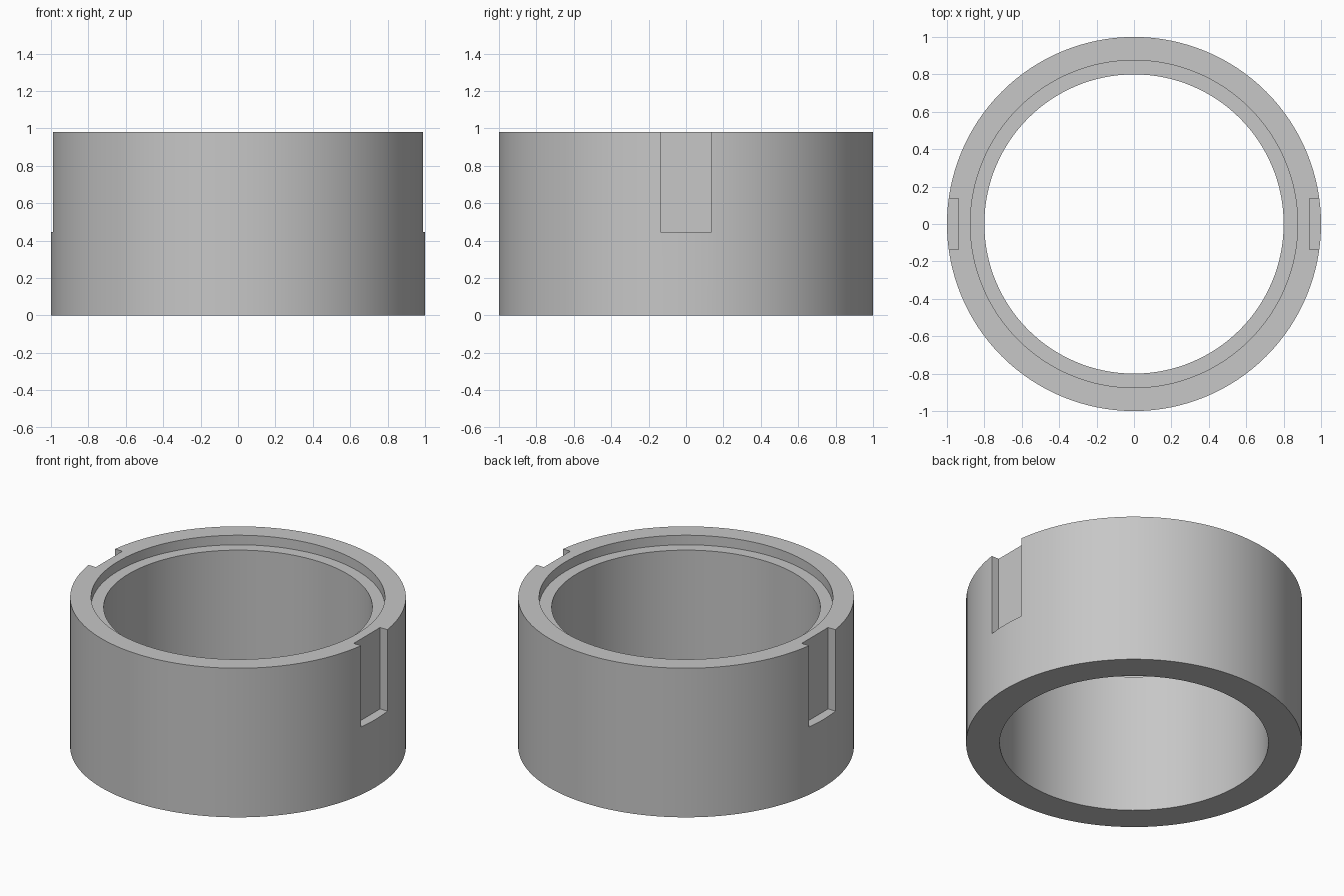
import bpy
import bmesh
import math
from mathutils import Matrix, Vector

if "Cube" in bpy.data.objects:
    bpy.data.objects.remove(bpy.data.objects["Cube"], do_unlink=True)

HEIGHT = 0.98
OUTER, REBATE, BORE = 1.0, 0.875, 0.8
LEDGE_Z = 0.917
NOTCH_HALF_WIDTH, NOTCH_FLAT_X, NOTCH_FLOOR_Z = 0.137, 0.937, 0.445
SEGMENTS = 128

grey = bpy.data.materials.new("plain_grey")
grey.use_nodes = True
grey.diffuse_color = (0.57, 0.57, 0.57, 1)
grey.node_tree.nodes["Principled BSDF"].inputs["Base Color"].default_value = grey.diffuse_color


def add_object(name, bm):
    bmesh.ops.recalc_face_normals(bm, faces=bm.faces)
    mesh = bpy.data.meshes.new(name)
    bm.to_mesh(mesh)
    bm.free()
    mesh.materials.append(grey)
    obj = bpy.data.objects.new(name, mesh)
    bpy.context.collection.objects.link(obj)
    return obj


# Ring body: stepped wall section turned about the vertical axis
profile = [(BORE, 0), (OUTER, 0), (OUTER, HEIGHT),
           (REBATE, HEIGHT), (REBATE, LEDGE_Z), (BORE, LEDGE_Z)]
bm = bmesh.new()
verts = [bm.verts.new((r, 0, z)) for r, z in profile]
edges = [bm.edges.new((a, b)) for a, b in zip(verts, verts[1:] + verts[:1])]
bmesh.ops.spin(bm, geom=verts + edges, axis=(0, 0, 1), cent=(0, 0, 0),
               angle=math.tau, steps=SEGMENTS, use_merge=True)
bmesh.ops.remove_doubles(bm, verts=bm.verts, dist=0.0001)
ring = add_object("ring_body", bm)

# Flat-backed slots on both sides, open at the top
bm = bmesh.new()
low = Vector((NOTCH_FLAT_X, -NOTCH_HALF_WIDTH, NOTCH_FLOOR_Z))
high = Vector((OUTER + 0.2, NOTCH_HALF_WIDTH, HEIGHT + 0.2))
for side in (-1, 1):
    centre = (low + high) / 2
    centre.x *= side
    bmesh.ops.create_cube(bm, size=1, matrix=Matrix.Translation(centre)
                          @ Matrix.Diagonal((*(high - low), 1)))
cutter = add_object("slot_cutter", bm)
cutter.hide_render = True

cut = ring.modifiers.new("side_slots", 'BOOLEAN')
cut.operation = 'DIFFERENCE'
cut.solver = 'EXACT'
cut.object = cutter
bpy.ops.object.select_all(action='DESELECT')
ring.select_set(True)
bpy.context.view_layer.objects.active = ring
bpy.ops.object.modifier_apply(modifier=cut.name)
bpy.data.objects.remove(cutter, do_unlink=True)

# Smooth round walls with crisp rims
bpy.ops.object.shade_smooth_by_angle(angle=math.radians(20))
